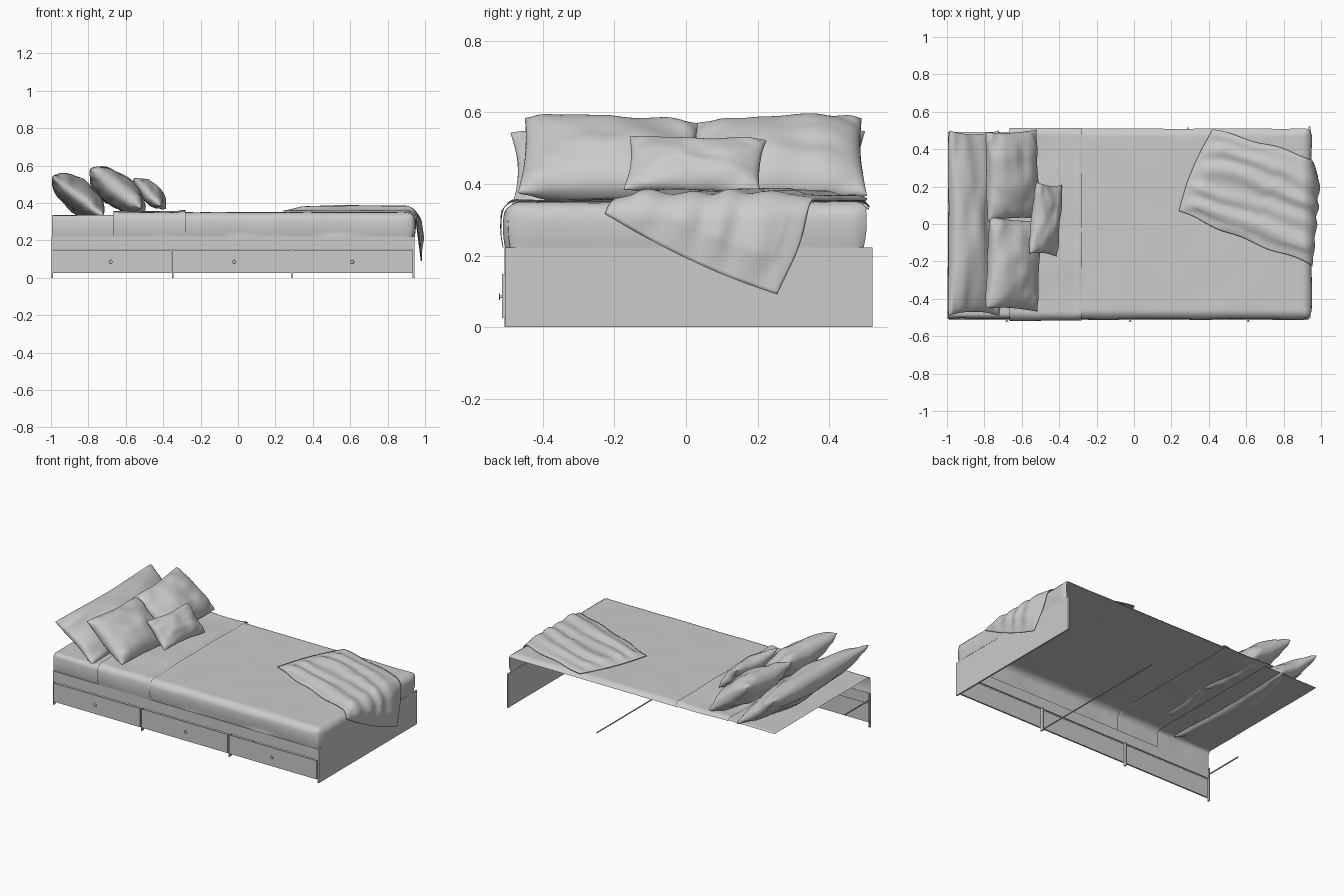
import bpy, bmesh, math
from math import sin, cos, radians, pi
from mathutils import Vector, Matrix, noise

if "Cube" in bpy.data.objects:
    bpy.data.objects.remove(bpy.data.objects["Cube"])


def finish(name, bm, angle=None):
    bmesh.ops.remove_doubles(bm, verts=bm.verts, dist=0.0004)
    bmesh.ops.recalc_face_normals(bm, faces=bm.faces)
    me = bpy.data.meshes.new(name)
    bm.to_mesh(me)
    bm.free()
    ob = bpy.data.objects.new(name, me)
    bpy.context.collection.objects.link(ob)
    if angle:
        bpy.ops.object.select_all(action='DESELECT')
        ob.select_set(True)
        bpy.context.view_layer.objects.active = ob
        bpy.ops.object.shade_smooth_by_angle(angle=radians(angle))
    return ob


def box(name, x0, x1, y0, y1, z0, z1):
    bm = bmesh.new()
    bmesh.ops.create_cube(bm, size=1)
    for v in bm.verts:
        v.co = Vector(((x0 + x1) / 2 + v.co.x * (x1 - x0),
                       (y0 + y1) / 2 + v.co.y * (y1 - y0),
                       (z0 + z1) / 2 + v.co.z * (z1 - z0)))
    return finish(name, bm)


def add_grid(bm, nu, nv, fn):
    vs = [[bm.verts.new(fn(i / nu, j / nv)) for j in range(nv + 1)] for i in range(nu + 1)]
    for i in range(nu):
        for j in range(nv):
            bm.faces.new((vs[i][j], vs[i + 1][j], vs[i + 1][j + 1], vs[i][j + 1]))


def fold(t, edge, r):
    """Cloth at flat distance t, bent down over an edge: (position, drop)."""
    a = (t - edge + r) / r
    if a <= 0:
        return t, 0
    if a < pi / 2:
        return edge - r + r * sin(a), r * (1 - cos(a))
    return edge, r + (a - pi / 2) * r


def reach(edge, r, drop):
    return edge - r + r * pi / 2 + drop - r


def cloth(name, x0, x1, front, back, top, r, foot=False, back_a=1.1, rough=0.003, hem=0.0):
    """Bed cover that hangs down at the front, and at the foot if asked."""
    u1 = reach(x1, r, top - 0.222) if foot else x1
    v0, v1 = -reach(-front, r, top - 0.222), back - r + r * back_a

    def fn(s, t):
        u, v = x0 + (u1 - x0) * s, v0 + (v1 - v0) * t
        x, dx = fold(u, x1, r) if foot else (u, 0)
        y, dy = fold(v, back, r) if v > 0 else fold(-v, -front, r)
        y = y if v > 0 else -y
        # round the vertical corners at the foot
        if foot:
            c, cy = 0.045, (front, back)[v > 0]
            px, py = x - (x1 - c), abs(y) - (abs(cy) - c)
            d = math.hypot(px, py)
            if px > 0 and py > 0 and d > c:
                x = x1 - c + px * c / d
                y = math.copysign(abs(cy) - c + py * c / d, cy)
        drop = max(dx, dy)
        n = noise.noise(Vector((u * 5, v * 5, x0))) * rough
        z = top - drop + n * (drop < 0.09)
        z += hem * max(0, 1 - abs(u - x1 + 0.012) / 0.03) * (drop < 0.01)
        bulge = sin(pi * min(1, drop / 0.13)) * 0.007 + n * 1.5 * (drop > 0.02)
        if dy > 0.01:
            y += math.copysign(bulge, y)
        if dx > 0.01:
            x += bulge
        return x, y, z
    bm = bmesh.new()
    add_grid(bm, 80, 90, fn)
    return finish(name, bm, 60)


def pillow(name, centre, half_w, half_h, half_t, tilt, yaw=0, roll=0, pinch=0.07, seed=0):
    """Stuffed cushion: width along y, leaning back toward the head."""
    rot = Matrix.Rotation(radians(yaw), 3, 'Z') @ Matrix.Rotation(radians(tilt), 3, 'Y') \
        @ Matrix.Rotation(radians(roll), 3, 'Z')
    bm = bmesh.new()
    for side in (1, -1):
        def fn(s, t):
            u, v = sin((s - .5) * pi), sin((t - .5) * pi)
            y = half_w * u * (1 - pinch * .6 * (1 - v * v))
            x = half_h * v * (1 - pinch * (1 - u * u) ** 2 + pinch * .5)
            body = max(0, (1 - u * u) * (1 - v * v)) ** 0.42
            crease = noise.noise(Vector((u * 2.2, v * 2.2, seed + side))) * 0.16
            crease += 0.05 * sin(14 * u * v + seed) * (u * v) ** 2 * 4
            z = side * half_t * body * (1 + crease)
            z += 0.012 * noise.noise(Vector((u * 1.5, v * 1.5, seed + 9)))
            return rot @ Vector((x, y, z)) + Vector(centre)
        add_grid(bm, 44, 36, fn)
    return finish(name, bm, 70)


# Bed frame: foot panel, front rail and narrow uprights
box("foot_panel", 0.934, 0.944, -0.505, 0.52, 0, 0.222)
box("front_rail", -0.995, 0.934, -0.507, -0.497, 0.152, 0.222)
box("head_upright", -0.997, -0.989, -0.507, -0.49, 0, 0.222)
box("head_rod", -0.997, -0.991, -0.49, -0.23, 0.178, 0.184)
box("centre_rod", 0.287, 0.293, -0.497, 0.515, 0.004, 0.009)
for i, x in enumerate((-0.35, 0.29)):
    box(f"divider_{i + 1}", x - 0.004, x + 0.004, -0.507, -0.485, 0, 0.152)

# Drawer fronts with small round knobs
for i, (a, b, k) in enumerate(((-0.988, -0.355, -0.68), (-0.345, 0.285, -0.02), (0.295, 0.932, 0.61))):
    box(f"drawer_front_{i + 1}", a, b, -0.514, -0.504, 0.025, 0.148)
    bm = bmesh.new()
    to_y = Matrix.Rotation(pi / 2, 4, 'X')
    for r, y, d in ((0.004, -0.516, 0.005), (0.010, -0.5205, 0.004)):
        bmesh.ops.create_cone(bm, cap_ends=True, segments=16, radius1=r, radius2=r * 0.9, depth=d,
                              matrix=Matrix.Translation((k, y, 0.085)) @ to_y)
    finish(f"knob_{i + 1}", bm, 40)

# Mattress end, folded sheet band and main blanket
cloth("mattress", -0.995, -0.6, -0.498, 0.495, 0.335, 0.015, back_a=0.8, rough=0.002)
cloth("folded_sheet", -0.665, -0.28, -0.508, 0.513, 0.353, 0.035, rough=0.008, hem=0.007)
cloth("blanket", -0.30, 0.943, -0.502, 0.51, 0.35, 0.04, foot=True, rough=0.003)

# Throw draped over the foot corner: a skewed sheet with diagonal ridges
A, B, C, D = (Vector(p) for p in ((0.42, 0.505), (0.24, 0.07), (0.97, -0.22), (1.195, 0.26)))


def throw_point(s, t):
    p = A.lerp(B, t).lerp(D.lerp(C, t), s)
    edge = sin(pi * s) * 0.012
    p += Vector((0.02 * sin(pi * t), 0.0)) * (1 if s > .5 else -1)
    p.y += edge * (1 - 2 * t) + 0.006 * sin(17 * s) * abs(1 - 2 * t)
    soft = min(1, 9 * min(s, 1 - s, t, 1 - t))
    w = t + 0.12 * s * s + 0.05 * sin(5 * s)
    ridge = 0.5 + 0.5 * sin(w * 30 + 2 * noise.noise(Vector((s * 2, t * 3, 4))))
    lift = soft * (0.012 + 0.012 * ridge + 0.008 * noise.noise(Vector((s * 4, t * 4, 1))))
    x, drop = fold(p.x, 0.953, 0.055)
    k = min(1, drop / 0.055)
    x += lift * k + 0.13 * max(0, drop - 0.055)
    return x, p.y, 0.357 - drop + lift * (1 - k)


bm = bmesh.new()
add_grid(bm, 80, 80, throw_point)
throw = finish("throw_blanket", bm, 70)
sol = throw.modifiers.new("thickness", 'SOLIDIFY')
sol.thickness = 0.006
sol.offset = 0

# Pillows: long one at the head, two in the middle, small one in front
pillow("long_pillow", (-0.855, 0.436, 0.0)[:1] + (0.005, 0.437), 0.495, 0.165, 0.082, 38, seed=1)
pillow("middle_pillow_front", (-0.645, -0.215, 0.468), 0.245, 0.165, 0.085, 38, yaw=1, roll=-4, seed=4)
pillow("middle_pillow_back", (-0.65, 0.26, 0.468), 0.238, 0.165, 0.085, 38, yaw=-2, roll=4, seed=7)
pillow("small_pillow", (-0.47, 0.025, 0.452), 0.192, 0.098, 0.052, 46, yaw=-4, roll=-2, pinch=0.1, seed=11)
